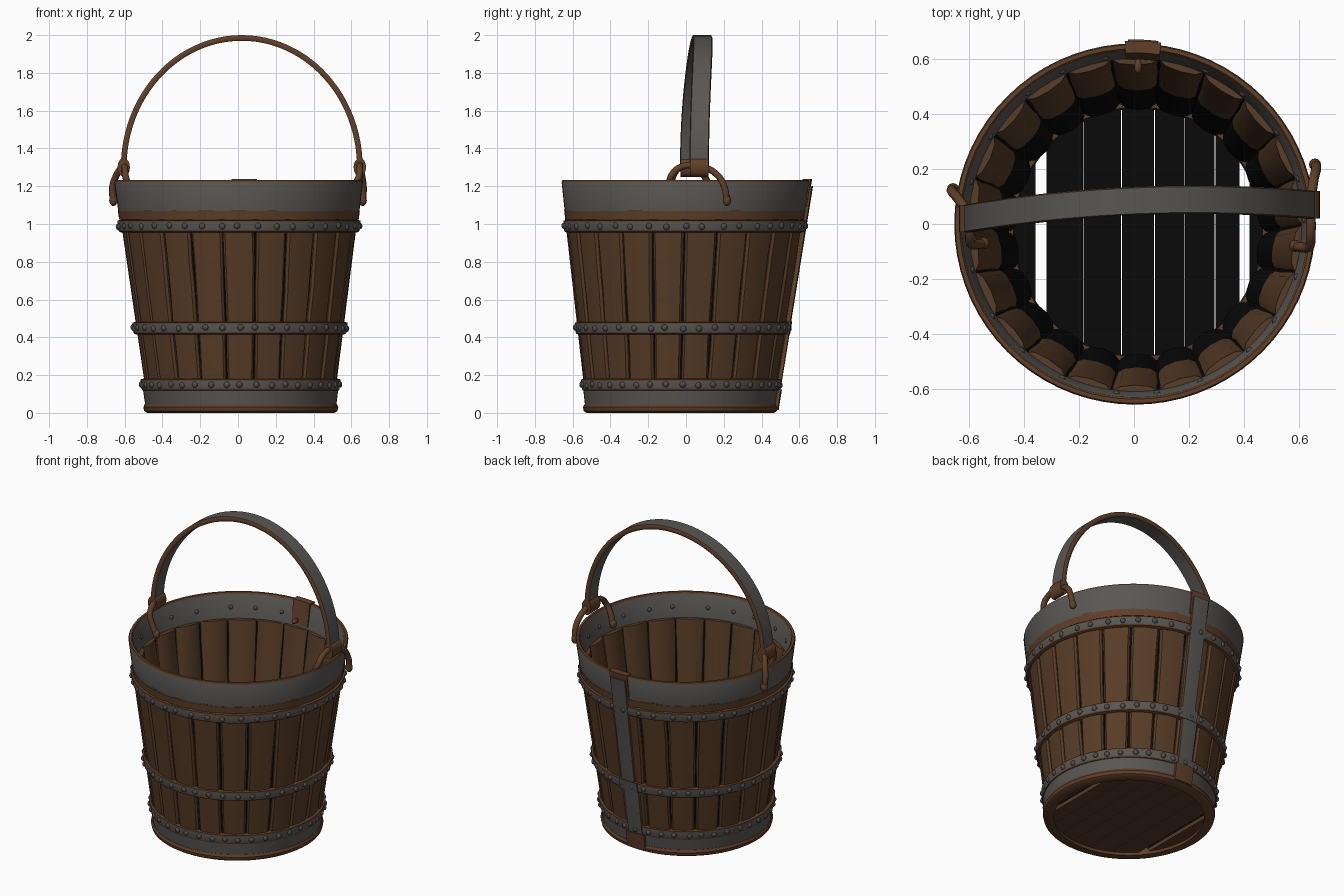
import bpy, bmesh, math, random
from mathutils import Vector, Matrix

if "Cube" in bpy.data.objects:
    bpy.data.objects.remove(bpy.data.objects["Cube"])

random.seed(4)
TAU = 2 * math.pi


def material(name, rgb):
    m = bpy.data.materials.new(name)
    m.diffuse_color = (*rgb, 1)
    m.use_nodes = True
    m.node_tree.nodes["Principled BSDF"].inputs["Base Color"].default_value = m.diffuse_color
    return m


WOOD, RUST, IRON, RIVET, BLACK = range(5)
MATS = [material("wood brown", (0.095, 0.045, 0.020)),
        material("rust brown", (0.115, 0.050, 0.022)),
        material("iron grey", (0.100, 0.094, 0.086)),
        material("rivet grey", (0.075, 0.073, 0.070)),
        material("inner black", (0.003, 0.003, 0.003))]


def point(a, off, z):
    """Point on the slightly leaning, flaring bucket wall."""
    r = 0.49 + 0.137 * z + off
    t = z / 1.23
    return Vector((0.015 - 0.012 * t + r * math.cos(a),
                   -0.03 + 0.03 * t + r * math.sin(a), z))


def finish(name, bm, angle=35):
    bmesh.ops.recalc_face_normals(bm, faces=bm.faces)
    me = bpy.data.meshes.new(name)
    bm.to_mesh(me)
    bm.free()
    for m in MATS:
        me.materials.append(m)
    ob = bpy.data.objects.new(name, me)
    bpy.context.collection.objects.link(ob)
    bpy.ops.object.select_all(action='DESELECT')
    bpy.context.view_layer.objects.active = ob
    ob.select_set(True)
    bpy.ops.object.shade_smooth_by_angle(angle=math.radians(angle))
    return ob


def loft(bm, sections, mat, closed=False, cap=RUST):
    """Skin closed cross-sections; mat(i, j) picks the material."""
    rows = [[bm.verts.new(p) for p in s] for s in sections]
    n, k = len(rows), len(rows[0])
    for i in range(n if closed else n - 1):
        a, b = rows[i], rows[(i + 1) % n]
        for j in range(k):
            j2 = (j + 1) % k
            bm.faces.new((a[j], a[j2], b[j2], b[j])).material_index = mat(i, j)
    if not closed:
        for r in (rows[0], rows[-1]):
            bm.faces.new(r).material_index = cap


def hoop(name, profile, mats, n=72):
    bm = bmesh.new()
    loft(bm, [[point(TAU * i / n, o, z) for o, z in profile] for i in range(n)],
         lambda i, j: mats[j], closed=True)
    return finish(name, bm)


def rivets(name, n, z, off, size):
    bm = bmesh.new()
    for i in range(n):
        a = TAU * (i + random.uniform(-0.12, 0.12)) / n
        m = (Matrix.Translation(point(a, off, z + random.uniform(-.004, .004)))
             @ Matrix.Rotation(a, 4, 'Z') @ Matrix.Diagonal((0.75, 1, 1, 1)))
        bmesh.ops.create_uvsphere(bm, u_segments=8, v_segments=6, radius=size, matrix=m)
    for f in bm.faces:
        f.material_index = RIVET
    return finish(name, bm, 60)


def plate(name, angle, half, levels, inner, outer, face, edge):
    """Curved upright plate on the wall."""
    bm = bmesh.new()
    k = 5
    arc = [angle + half * (2 * j / (k - 1) - 1) for j in range(k)]
    secs = [[point(a, outer, z) for a in arc] + [point(a, inner, z) for a in arc[::-1]]
            for z in levels]
    loft(bm, secs, lambda i, j: edge if j in (k - 1, 2 * k - 1) else face, cap=edge)
    return finish(name, bm)


def rod(name, pts, radius, mat):
    cu = bpy.data.curves.new(name, 'CURVE')
    cu.dimensions = '3D'
    cu.bevel_depth, cu.bevel_resolution, cu.resolution_u = radius, 2, 6
    cu.use_fill_caps = True
    sp = cu.splines.new('BEZIER')
    sp.bezier_points.add(len(pts) - 1)
    for b, p in zip(sp.bezier_points, pts):
        b.co = p
        b.handle_left_type = b.handle_right_type = 'AUTO'
    cu.materials.append(MATS[mat])
    ob = bpy.data.objects.new(name, cu)
    bpy.context.collection.objects.link(ob)
    bpy.ops.object.select_all(action='DESELECT')
    bpy.context.view_layer.objects.active = ob
    ob.select_set(True)
    bpy.ops.object.convert(target='MESH')
    bpy.ops.object.shade_smooth_by_angle(angle=math.radians(50))


def knob(name, loc, scale, mat):
    bm = bmesh.new()
    m = Matrix.Translation(loc) @ Matrix.Diagonal((*scale, 1))
    bmesh.ops.create_uvsphere(bm, u_segments=12, v_segments=8, radius=1, matrix=m)
    for f in bm.faces:
        f.material_index = mat
    finish(name, bm, 60)


# Staves: uneven boards, dark on the lower inside
STAVES = 22
levels = [0.06, 0.2, 0.35, 0.5, 0.65, 0.8, 0.95, 1.075]
bm = bmesh.new()
for s in range(STAVES):
    a0, a1 = TAU * s / STAVES + 0.006, TAU * (s + 1) / STAVES - 0.006
    shift = random.uniform(-0.005, 0.002)
    secs = []
    for z in levels:
        l, r = a0 + random.uniform(-.004, .006), a1 - random.uniform(-.004, .006)
        shape = [(l, -.012), (l + .02, 0), ((l + r) / 2, .003), (r - .02, 0), (r, -.012),
                 (r, -.03), (r - .04, -.047), ((l + r) / 2, -.055), (l + .04, -.047), (l, -.03)]
        secs.append([point(a, o + shift, z) for a, o in shape])
    loft(bm, secs, lambda i, j: BLACK if 5 <= j <= 8 and i < 3 else WOOD, cap=WOOD)
finish("staves", bm, 30)

# Dark core seen through the seams
hoop("seam_core", [(-.022, .06), (-.022, 1.06), (-.026, 1.06), (-.026, .06)], [BLACK] * 4)

# Iron rim and hoops with rusty edges
hoop("rim_band", [(.002, 1.068), (.001, 1.222), (-.005, 1.232), (-.02, 1.232),
                  (-.026, 1.222), (-.03, 1.068)], [IRON, RUST, RUST, RUST, IRON, RUST])
hoop("rim_rust_edge", [(.004, 1.025), (.004, 1.068), (-.02, 1.068), (-.02, 1.025)], [RUST] * 4)
for nm, z0, z1 in (("upper", 0.96, 1.018), ("middle", 0.42, 0.478), ("lower", 0.12, 0.178)):
    hoop(nm + "_hoop", [(.002, z0 - .006), (.014, z0), (.016, z0 + .008), (.016, z1 - .008),
                        (.014, z1), (-.01, z1 + .005), (-.01, z0 - .006)],
         [RUST, RUST, IRON, RUST, RUST, RUST, RUST])
    rivets(nm + "_hoop_rivets", 40, (z0 + z1) / 2, .015, .017)
rivets("rim_inner_rivets", 22, 1.14, -.027, .014)

# Foot band and bottom lip
hoop("foot_band", [(.010, .04), (.010, .125), (-.02, .125), (-.02, .04)],
     [IRON, RUST, RUST, RUST])
hoop("bottom_lip", [(.006, 0), (.02, .01), (.022, .03), (.012, .046), (-.04, .046), (-.04, 0)],
     [RUST] * 6)

# Floor planks clipped to a circle, with two open gaps
seams = [-.466, -.372, -.335, -.2, -.06, .06, .17, .28, .372, .405, .466]
bm = bmesh.new()
for i, (x0, x1) in enumerate(zip(seams, seams[1:])):
    if i in (1, 8):
        continue
    x0, x1 = x0 + .0015, x1 - .0015
    xs = [x0 + (x1 - x0) * t / 4 for t in range(5)]
    outline = [(x, -math.sqrt(.47 ** 2 - x * x)) for x in xs]
    outline += [(x, -y) for x, y in outline[::-1]]
    secs = [[Vector((x + .015, y - .03, z)) for x, y in outline] for z in (.02, .045)]
    loft(bm, secs, lambda i, j: WOOD, cap=WOOD)
bmesh.ops.recalc_face_normals(bm, faces=bm.faces)
for f in bm.faces:
    if f.normal.z > .5:
        f.material_index = BLACK
finish("floor_planks", bm)

# Back strap with rusty clamps
back = math.pi / 2 - .045
plate("back_strap_upper", back, .082, [.42, .6, .8, 1.0, 1.2], -.01, .019, IRON, RUST)
plate("back_strap_foot", back, .115, [.415, .485], -.01, .024, IRON, RUST)
plate("back_strap_lower", back + .03, .095, [.06, .2, .3, .42], -.01, .021, IRON, RUST)
plate("back_strap_top_clamp", back, .1, [1.09, 1.238], -.036, .008, RUST, RUST)
plate("back_strap_bottom_clamp", back + .03, .125, [.015, .07, .125], -.01, .028, RUST, RUST)
knob("clamp_pin", (.015, .575, 1.12), (.014, .028, .016), RUST)

# Handle: flat iron strip bent in an arch
N = 48
secs = []
for i in range(N + 1):
    t = math.pi * i / N
    u, v = math.cos(t), math.sin(t)
    c = Vector((.02 + .625 * u, .085 + .025 * u - .04 * u * u, 1.3 + .685 * v))
    out = Vector((u / .625, 0, v / .685)).normalized() * .015
    w = Vector((0, .047, 0))
    secs.append([c + out - w, c + out + w, c + out * .4 + w * 1.1, c - out * .4 + w * 1.1,
                 c - out + w, c - out - w, c - out * .4 - w * 1.1, c + out * .4 - w * 1.1])
bm = bmesh.new()
loft(bm, secs, lambda i, j: IRON if j in (0, 4) else RUST)
finish("handle", bm, 50)

# Rolled handle eyes
for nm, x, y in (("left", -.605, .02), ("right", .645, .07)):
    bm = bmesh.new()
    m = (Matrix.Translation((x, y, 1.30)) @ Matrix.Diagonal((.033, 1, .05, 1))
         @ Matrix.Rotation(math.pi / 2, 4, 'X'))
    bmesh.ops.create_cone(bm, cap_ends=True, segments=16, radius1=1, radius2=1,
                          depth=.1, matrix=m)
    for f in bm.faces:
        f.material_index = RUST
    finish(nm + "_handle_eye", bm)

# Wire hooks that hang the handle on the rim
rod("right_hook", [(.66, .215, 1.12), (.665, .205, 1.19), (.655, .16, 1.265), (.645, .07, 1.305),
                   (.645, -.03, 1.30), (.64, -.08, 1.25), (.61, -.085, 1.19), (.59, -.08, 1.13)],
    .018, RUST)
rod("left_hook", [(-.66, .125, 1.12), (-.665, .12, 1.19), (-.64, .09, 1.265), (-.61, .04, 1.305),
                  (-.60, -.03, 1.30), (-.595, -.07, 1.25), (-.575, -.075, 1.19), (-.55, -.07, 1.13)],
    .018, RUST)
for nm, p in (("right_hook_outer", (.66, .217, 1.125)), ("right_hook_inner", (.588, -.08, 1.13)),
              ("left_hook_outer", (-.66, .127, 1.125)), ("left_hook_inner", (-.548, -.07, 1.13))):
    knob(nm + "_knob", p, (.022, .022, .03), RUST)
